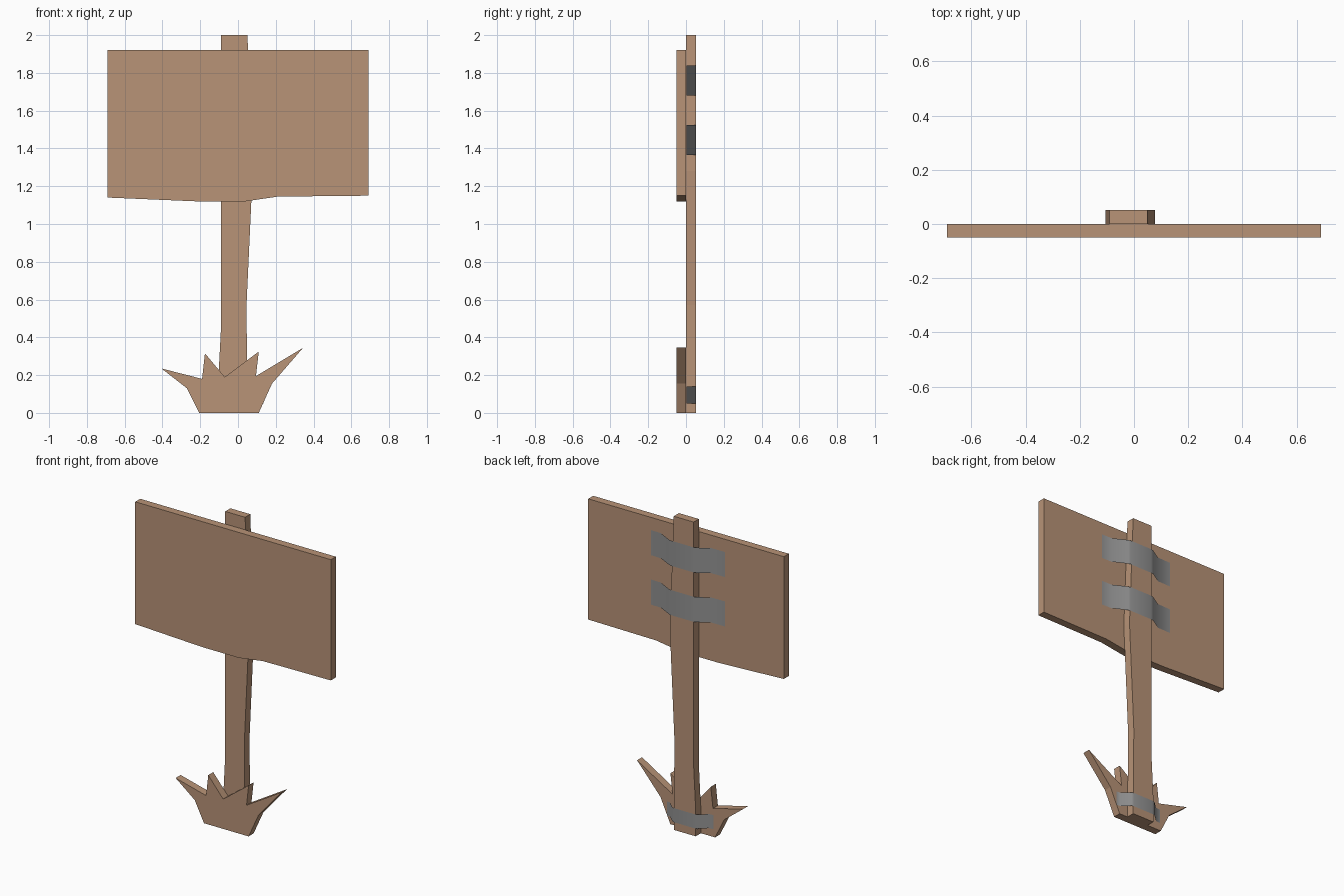
import bpy, bmesh

if "Cube" in bpy.data.objects:
    bpy.data.objects.remove(bpy.data.objects["Cube"])


def material(name, rgb):
    m = bpy.data.materials.new(name)
    m.diffuse_color = (*rgb, 1.0)
    m.use_nodes = True
    m.node_tree.nodes["Principled BSDF"].inputs["Base Color"].default_value = m.diffuse_color
    return m


cardboard = material("cardboard_brown", (0.479, 0.292, 0.184))
tape_grey = material("tape_grey", (0.29, 0.29, 0.29))


def finish(bm, name, mat):
    me = bpy.data.meshes.new(name)
    bm.to_mesh(me)
    bm.free()
    me.materials.append(mat)
    ob = bpy.data.objects.new(name, me)
    bpy.context.collection.objects.link(ob)
    return ob


def cutout(name, outline, y0, y1):
    """Flat (x, z) outline extruded from y0 to y1."""
    bm = bmesh.new()
    face = bm.faces.new([bm.verts.new((x, y0, z)) for x, z in outline])
    ext = bmesh.ops.extrude_face_region(bm, geom=[face])
    for v in ext["geom"]:
        if isinstance(v, bmesh.types.BMVert):
            v.co.y = y1
    bmesh.ops.recalc_face_normals(bm, faces=bm.faces)
    return finish(bm, name, mat=cardboard)


def tape(name, path, z0, z1):
    """Thin smooth strip following an (x, y) path, facing the back."""
    bm = bmesh.new()
    low = [bm.verts.new((x, y, z0)) for x, y in path]
    high = [bm.verts.new((x, y, z1)) for x, y in path]
    for i in range(len(path) - 1):
        f = bm.faces.new((low[i], high[i], high[i + 1], low[i + 1]))
        f.smooth = True
    bm.normal_update()
    if bm.faces[:][0].normal.y < 0:
        bmesh.ops.reverse_faces(bm, faces=bm.faces[:])
    return finish(bm, name, tape_grey)


# sign board with a slightly sagging lower edge
cutout("sign_board", [(-0.69, 1.92), (-0.69, 1.14), (-0.22, 1.12), (0.04, 1.12),
                      (0.21, 1.145), (0.69, 1.15), (0.69, 1.92)], -0.05, 0.0)

# uneven post behind the board
cutout("post", [(-0.09, 2.0), (-0.09, 0.45), (-0.105, 0.16), (-0.105, 0.0), (0.05, 0.0),
                (0.045, 0.57), (0.078, 1.28), (0.05, 2.0)], 0.0, 0.052)

# grass tuft at the foot
cutout("grass_tuft", [(-0.205, 0), (0.11, 0), (0.18, 0.155), (0.345, 0.345), (0.095, 0.195),
                      (0.11, 0.325), (-0.07, 0.19), (-0.175, 0.315), (-0.19, 0.18),
                      (-0.405, 0.235), (-0.27, 0.13)], -0.05, 0.0)

# tape strips wrapping over the post
wide = [(-0.275, 0.002), (-0.18, 0.004), (-0.105, 0.05), (-0.085, 0.054),
        (0.07, 0.054), (0.085, 0.05), (0.175, 0.004), (0.246, 0.002)]
narrow = [(-0.197, 0.002), (-0.165, 0.004), (-0.115, 0.05), (-0.095, 0.054),
          (0.045, 0.054), (0.06, 0.05), (0.11, 0.004), (0.134, 0.002)]
for name, path, z0, z1 in (("upper_tape", wide, 1.68, 1.84),
                           ("lower_tape", wide, 1.365, 1.525),
                           ("foot_tape", narrow, 0.05, 0.14)):
    tape(name, path, z0, z1)
